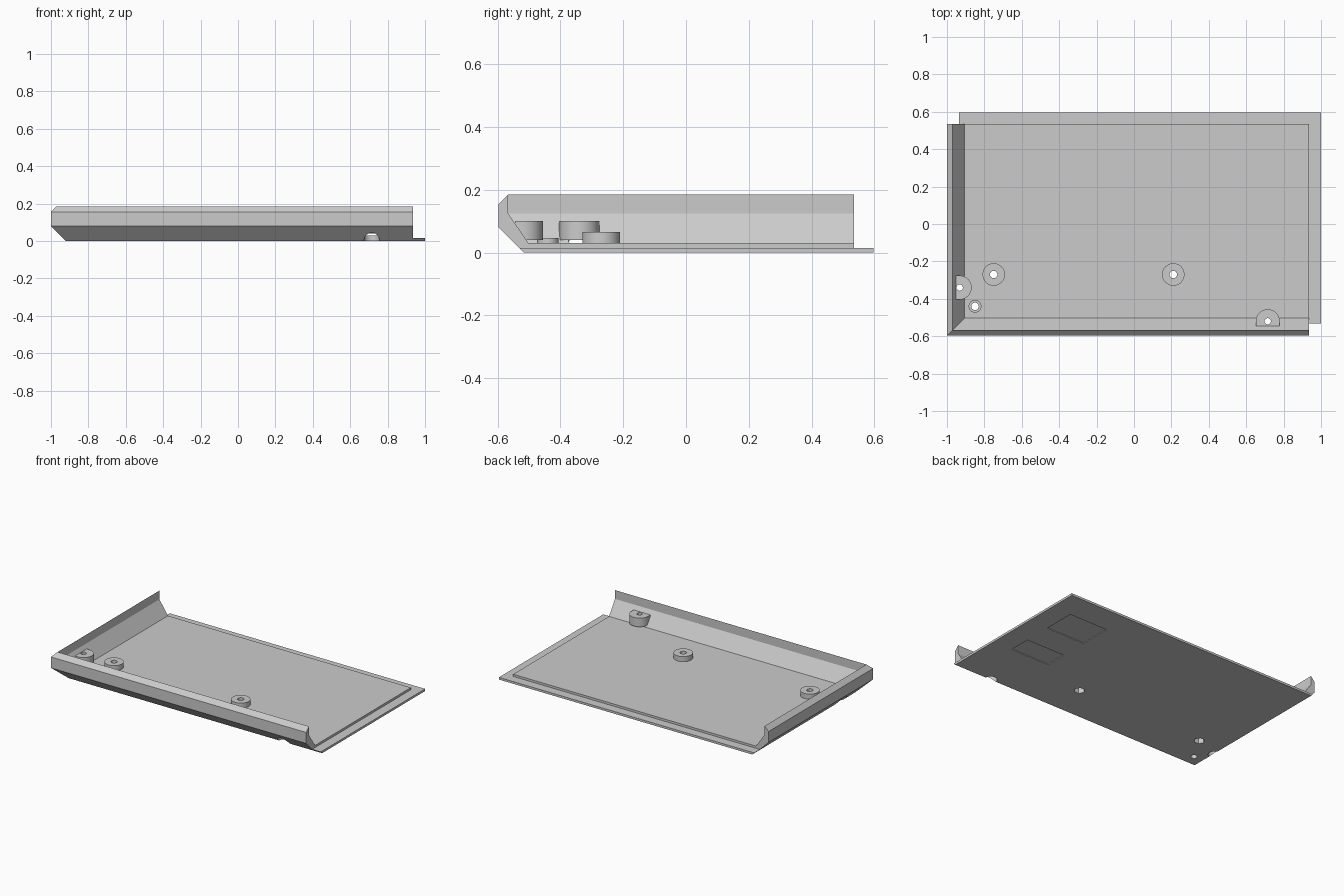
import bpy, bmesh, math

if "Cube" in bpy.data.objects:
    bpy.data.objects.remove(bpy.data.objects["Cube"], do_unlink=True)

grey = bpy.data.materials.new("plain grey")
grey.use_nodes = True
grey.diffuse_color = (0.6, 0.6, 0.6, 1)
grey.node_tree.nodes["Principled BSDF"].inputs["Base Color"].default_value = (0.6, 0.6, 0.6, 1)

LEFT, FRONT = -1.0, -0.597          # outer faces of the two walls
WALL_X, WALL_Y = 0.935, 0.535       # where the walls and floor stop
LIP_X, LIP_Y = 1.0, 0.597           # where the thin lip stops
LIP_Z, FLOOR_Z = 0.015, 0.03


def loft(name, rings):
    """Skin a row of equal closed rings and cap both ends."""
    bm = bmesh.new()
    loops = [[bm.verts.new(p) for p in ring] for ring in rings]
    n = len(loops[0])
    for a, b in zip(loops, loops[1:]):
        for i in range(n):
            j = (i + 1) % n
            bm.faces.new((a[i], a[j], b[j], b[i]))
    bm.faces.new(loops[0])
    bm.faces.new(loops[-1])
    bmesh.ops.recalc_face_normals(bm, faces=bm.faces)
    mesh = bpy.data.meshes.new(name)
    bm.to_mesh(mesh)
    bm.free()
    mesh.materials.append(grey)
    obj = bpy.data.objects.new(name, mesh)
    bpy.context.collection.objects.link(obj)
    return obj


def rect(x0, x1, y0, y1, z):
    return [(x0, y0, z), (x1, y0, z), (x1, y1, z), (x0, y1, z)]


def block(name, x0, x1, y0, y1, z0, z1):
    return loft(name, [rect(x0, x1, y0, y1, z) for z in (z0, z1)])


def cylinder(name, x, y, r, z0, z1, sides=40):
    turn = [2 * math.pi * i / sides for i in range(sides)]
    return loft(name, [[(x + r * math.cos(t), y + r * math.sin(t), z) for t in turn]
                       for z in (z0, z1)])


def d_boss(name, x, y, r, flat, z0, z1, angle):
    """Half-round post whose flat back lies behind its centre."""
    outline = [(r * math.cos(t), r * math.sin(t))
               for t in [math.pi * (i / 24 - 0.5) for i in range(25)]]
    outline += [(-flat, r), (-flat, -r)]
    c, s = math.cos(angle), math.sin(angle)
    return loft(name, [[(x + u * c - v * s, y + u * s + v * c, z) for u, v in outline]
                       for z in (z0, z1)])


# Base plate with lip, its wall-side edges following the wall slope
base = loft("base_plate", [rect(LEFT + d, LIP_X, FRONT + d, LIP_Y, z)
                           for d, z in ((0.08, 0), (0.065, LIP_Z))])
floor = block("floor_panel", LEFT + 0.095, WALL_X, FRONT + 0.095, WALL_Y, LIP_Z, FLOOR_Z)

# Mitred wall along the front and one side: (inset, height) profile
profile = [(0.065, LIP_Z), (0, 0.08), (0, 0.155), (0.03, 0.185),
           (0.03, 0.125), (0.095, FLOOR_Z), (0.095, LIP_Z)]
wall = loft("corner_wall", [
    [(WALL_X, FRONT + d, z) for d, z in profile],
    [(LEFT + d, FRONT + d, z) for d, z in profile],
    [(LEFT + d, WALL_Y, z) for d, z in profile]])

parts = [base, floor, wall]
cutters = []

# Round standoffs with nut pockets beneath
for side, x in (("right", -0.75), ("left", 0.21)):
    parts.append(cylinder(side + "_standoff", x, -0.27, 0.06, FLOOR_Z, 0.065))
    cutters.append(cylinder("screw_hole", x, -0.27, 0.02, -0.1, 0.2, 24))
    cutters.append(cylinder("nut_pocket", x, -0.27, 0.034, -0.1, 0.045, 6))

# Small corner standoff
parts.append(cylinder("corner_standoff", -0.85, -0.44, 0.034, FLOOR_Z, 0.047))
cutters.append(cylinder("screw_hole", -0.85, -0.44, 0.02, -0.1, 0.2, 24))

# Tall half-round posts set into the walls, counterbored from below
for name, x, y, flat, angle in (("side_post", -0.932, -0.34, 0.023, 0),
                                ("front_post", 0.715, -0.52, 0.025, math.pi / 2)):
    parts.append(d_boss(name, x, y, 0.064, flat, 0.04, 0.1, angle))
    cutters.append(cylinder("screw_hole", x, y, 0.017, -0.1, 0.2, 24))
    cutters.append(cylinder("counterbore", x, y, 0.041, -0.1, 0.07, 32))

# Shallow label recesses on the underside
for y0, y1 in ((0.19, 0.41), (-0.15, 0.0)):
    cutters.append(block("label_recess", 0.565, 0.855, y0, y1, -0.1, 0.005))

# Cut every part, then drop the cutters
for part in parts:
    for cutter in cutters:
        mod = part.modifiers.new("cut", "BOOLEAN")
        mod.operation, mod.solver, mod.object = "DIFFERENCE", "EXACT", cutter
    bpy.ops.object.select_all(action="DESELECT")
    part.select_set(True)
    bpy.context.view_layer.objects.active = part
    for mod in list(part.modifiers):
        bpy.ops.object.modifier_apply(modifier=mod.name)
    bpy.ops.object.shade_smooth_by_angle(angle=math.radians(30))
for cutter in cutters:
    bpy.data.objects.remove(cutter, do_unlink=True)
